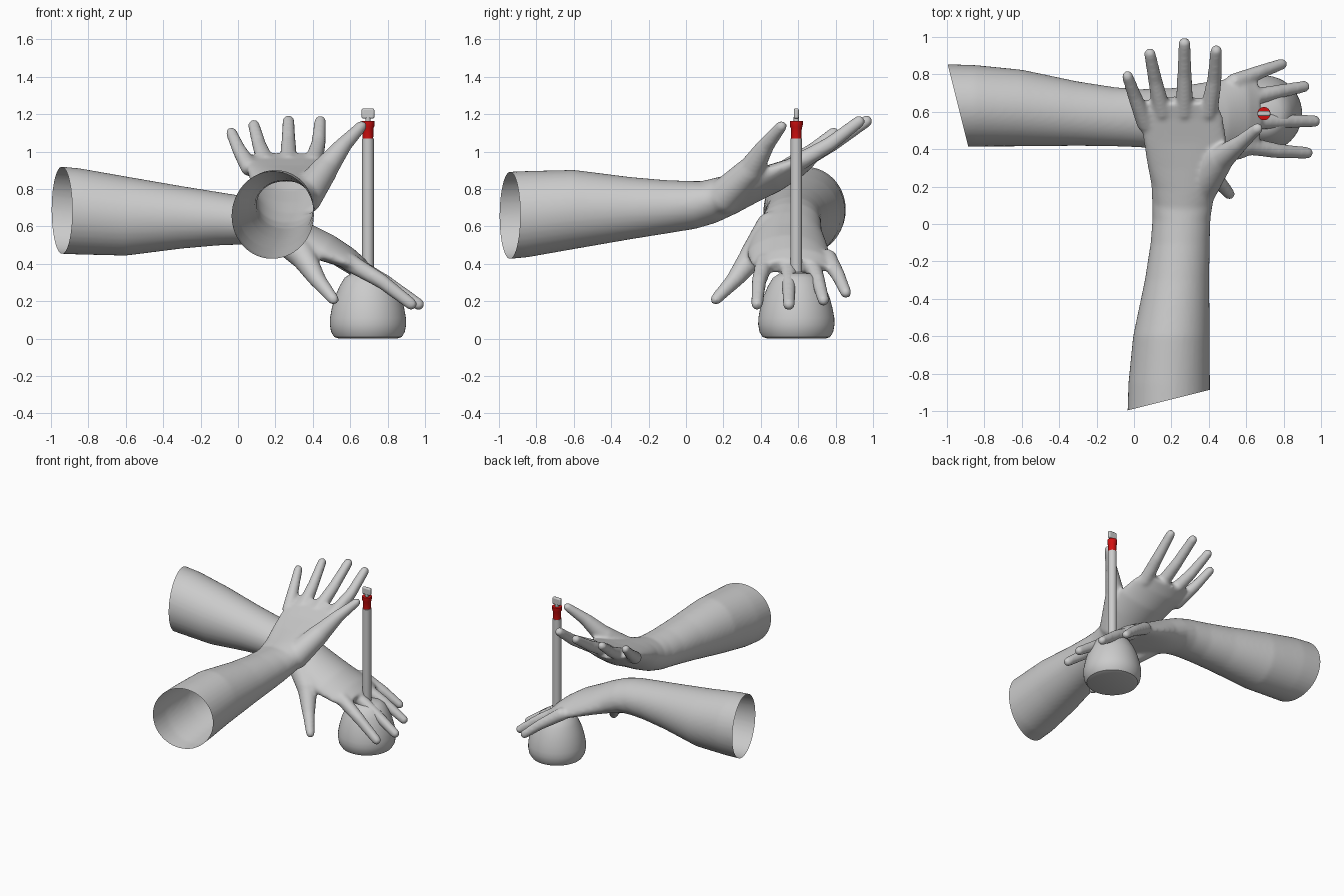
import bpy
import bmesh
from math import sin, cos, pi, radians
from mathutils import Vector, Matrix

cube = bpy.data.objects.get("Cube")
if cube:
    bpy.data.objects.remove(cube, do_unlink=True)


def material(name, rgb):
    m = bpy.data.materials.new(name)
    m.use_nodes = True
    m.diffuse_color = (*rgb, 1)
    m.node_tree.nodes["Principled BSDF"].inputs["Base Color"].default_value = (*rgb, 1)
    return m


GREY = material("grey", (0.6, 0.6, 0.6))
RED = material("red", (0.65, 0.005, 0.005))


def add_object(name, mesh, mat):
    obj = bpy.data.objects.new(name, mesh)
    bpy.context.collection.objects.link(obj)
    mesh.materials.clear()
    mesh.materials.append(mat)
    return obj


def from_bmesh(name, bm, mat):
    bmesh.ops.recalc_face_normals(bm, faces=bm.faces)
    mesh = bpy.data.meshes.new(name)
    bm.to_mesh(mesh)
    bm.free()
    return add_object(name, mesh, mat)


def loft(bm, rings):
    """Bridge equal rings of points and cap both ends."""
    loops = [[bm.verts.new(p) for p in ring] for ring in rings]
    n = len(loops[0])
    for a, b in zip(loops, loops[1:]):
        for i in range(n):
            j = (i + 1) % n
            bm.faces.new((a[i], a[j], b[j], b[i]))
    bm.faces.new(loops[0][::-1])
    bm.faces.new(loops[-1])


def lathe(name, profile, mat, segments=48):
    """Turn (radius, height) pairs around the stand's axis."""
    bm = bmesh.new()
    loft(bm, [[(STAND.x + r * cos(2 * pi * i / segments),
                STAND.y + r * sin(2 * pi * i / segments), z)
               for i in range(segments)] for r, z in profile])
    obj = from_bmesh(name, bm, mat)
    shade(obj)
    return obj


def shade(obj):
    bpy.ops.object.select_all(action='DESELECT')
    obj.select_set(True)
    bpy.context.view_layer.objects.active = obj
    bpy.ops.object.shade_smooth_by_angle(angle=radians(35))


def capsule(bm, a, ra, b, rb):
    """Stretch a sphere into a tapered, round-ended limb from a to b."""
    a, b = Vector(a), Vector(b)
    turn = (b - a).to_track_quat('Z', 'Y')
    verts = bmesh.ops.create_uvsphere(bm, u_segments=20, v_segments=11, radius=1)["verts"]
    for v in verts:
        v.co = b + turn @ (v.co * rb) if v.co.z > 0 else a + turn @ (v.co * ra)


# Forearm and palm sections: y, x centre, z centre, half width, half depth, tilt, cup
SECTIONS = [
    (-1.08, .185, .65, .222, .236, 0, 0),
    (-.85, .188, .665, .218, .231, 0, 0),
    (-.6, .20, .69, .205, .212, 0, 0),
    (-.3, .23, .697, .172, .167, 0, 0),
    (-.1, .247, .705, .158, .142, 2, 0),
    (.03, .254, .715, .155, .13, 10, 0),
    (.12, .26, .733, .163, .118, 20, .005),
    (.22, .27, .775, .178, .108, 26, .015),
    (.33, .275, .825, .205, .092, 28, .028),
    (.46, .272, .88, .222, .077, 29, .04),
    (.58, .25, .93, .225, .058, 30, .03),
    (.66, .25, .965, .19, .042, 31, .01),
]
# Each digit is a chain of joints: x, y, z, radius
DIGITS = [
    [(.06, .54, .915, .048), (.005, .68, 1.01, .038), (-.035, .79, 1.10, .031)],
    [(.15, .60, .94, .05), (.115, .76, 1.03, .039), (.085, .91, 1.14, .032)],
    [(.27, .60, .94, .05), (.27, .79, 1.045, .04), (.27, .965, 1.162, .033)],
    [(.40, .60, .94, .05), (.43, .77, 1.04, .04), (.44, .925, 1.16, .033)],
    [(.36, .20, .76, .095), (.46, .345, .90, .073), (.56, .425, 1.03, .046),
     (.66, .51, 1.135, .031)],
]


def build_arm():
    bm = bmesh.new()
    rings = []
    for y, x, z, w, d, tilt, cup in SECTIONS:
        t = radians(tilt)
        ring = []
        for i in range(40):
            a = 2 * pi * i / 40
            n = d * sin(a) - cup * sin(a) ** 2 + cup * .4
            ring.append((x + w * cos(a), y - n * sin(t), z + n * cos(t)))
        rings.append(ring)
    loft(bm, rings)
    for joints in DIGITS:
        for p, q in zip(joints, joints[1:]):
            capsule(bm, p[:3], p[3], q[:3], q[3])
    source = from_bmesh("arm_source", bm, GREY)

    # Fuse the parts into one smooth skin
    remesh = source.modifiers.new("fuse", 'REMESH')
    remesh.mode = 'VOXEL'
    remesh.voxel_size = .011
    smooth = source.modifiers.new("soften", 'SMOOTH')
    smooth.factor = .5
    smooth.iterations = 10
    graph = bpy.context.evaluated_depsgraph_get()
    skin = bpy.data.meshes.new_from_object(source.evaluated_get(graph))
    bpy.data.objects.remove(source, do_unlink=True)

    # Cut the elbow end open on a slant
    bm = bmesh.new()
    bm.from_mesh(skin)
    bmesh.ops.bisect_plane(bm, geom=bm.verts[:] + bm.edges[:] + bm.faces[:],
                           plane_co=(-.03, -.995, .65), plane_no=(.25, -1, 0),
                           clear_outer=True)
    bm.to_mesh(skin)
    bm.free()
    skin.shade_smooth()
    return skin


# Upper arm, palm up; lower arm is its mirror turned a quarter, palm down
upper = build_arm()
lower = upper.copy()
lower.transform(Matrix(((0, 1, 0, 0), (-1, 0, 0, .82), (0, 0, -1, 1.345), (0, 0, 0, 1))))
lower.flip_normals()
add_object("upper_arm_and_hand", upper, GREY)
add_object("lower_arm_and_hand", lower, GREY)

# Weighted stand with a rod, red collar and flat tip
STAND = Vector((.695, .59, 0))
lathe("base_weight", [(.155, 0), (.18, .008), (.197, .035), (.204, .075), (.203, .11),
                      (.194, .16), (.178, .22), (.152, .28), (.125, .325), (.09, .348),
                      (.03, .355)], GREY)
lathe("rod", [(.031, .33), (.031, 1.07)], GREY)
lathe("red_collar", [(.028, 1.07), (.029, 1.125), (.034, 1.135), (.035, 1.163)], RED)
lathe("tip_stem", [(.014, 1.16), (.014, 1.185)], GREY, 24)

bm = bmesh.new()
bmesh.ops.create_cube(bm, size=1, matrix=Matrix.Translation(STAND + Vector((0, 0, 1.203)))
                      @ Matrix.Diagonal((.068, .026, .054, 1)))
tip = from_bmesh("flat_tip", bm, GREY)
bevel = tip.modifiers.new("rounded", 'BEVEL')
bevel.width = .009
bevel.segments = 3
shade(tip)
